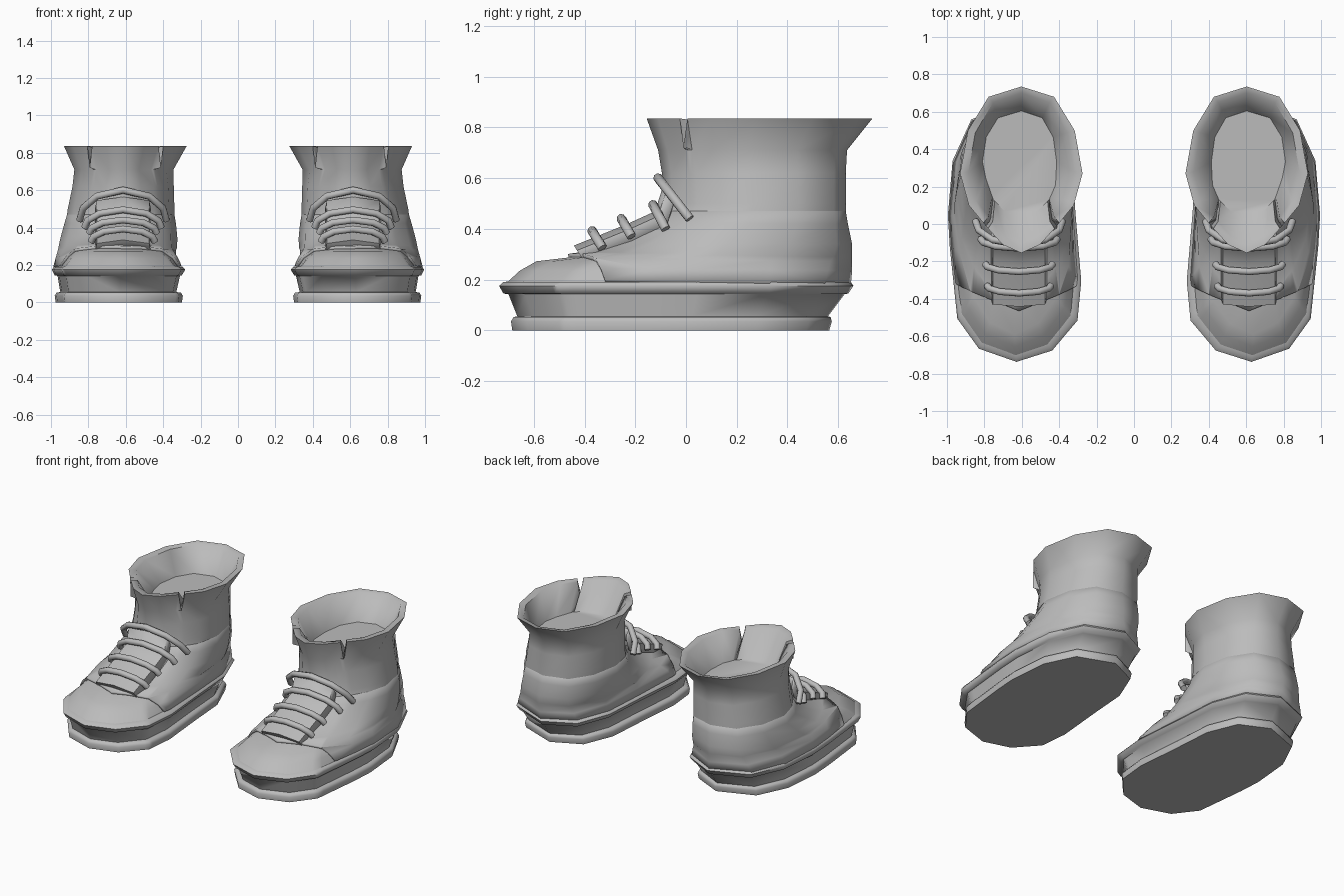
import bpy, bmesh, math
from mathutils import Vector

if "Cube" in bpy.data.objects:
    bpy.data.objects.remove(bpy.data.objects["Cube"])

GREY = (0.5, 0.5, 0.5, 1)
mat = bpy.data.materials.new("plain grey")
mat.use_nodes = True
mat.diffuse_color = GREY
mat.node_tree.nodes["Principled BSDF"].inputs["Base Color"].default_value = GREY

# Outlines seen from above, toe first, running round the outer side
SOLE = [(.63, -.73), (.83, -.66), (.945, -.50), (.985, -.12), (.995, .05), (.97, .34), (.87, .56),
        (.62, .66), (.42, .56), (.335, .34), (.315, .05), (.285, -.30), (.305, -.51), (.44, -.67)]
half = [(0, -.155), (.1, -.11), (.19, -.01), (.28, .10), (.327, .27), (.285, .50), (.175, .68), (0, .735)]
COLLAR = [(.603 + x, y) for x, y in half] + [(.603 - x, y) for x, y in half[-2:0:-1]]


def normalised(points):
    xs, ys = zip(*points)
    return [Vector(((x - min(xs)) / (max(xs) - min(xs)), (y - min(ys)) / (max(ys) - min(ys))))
            for x, y in points]


SOLE, COLLAR = normalised(SOLE), normalised(COLLAR)
NOTCHES = (2, 12)


def ring(z, x0, x1, y0, y1, blend=0, notch_z=None):
    """Horizontal section blended from sole outline to collar outline, with tight triples at the notches."""
    flat = [a.lerp(b, blend) for a, b in zip(SOLE, COLLAR)]
    flat = [Vector((x0 + p.x * (x1 - x0), y0 + p.y * (y1 - y0), z)) for p in flat]
    out = []
    for i, p in enumerate(flat):
        if i in NOTCHES:
            low = p.copy()
            low.z = notch_z or z
            out += [p.lerp(flat[i - 1], .14), low, p.lerp(flat[i + 1], .14)]
        else:
            out.append(p)
    return out


def loft(rings, cap_start=False, cap_end=False, closed=True):
    bm = bmesh.new()
    rows = [[bm.verts.new(p) for p in r] for r in rings]
    n = len(rows[0])
    for a, b in zip(rows, rows[1:]):
        for i in range(n if closed else n - 1):
            j = (i + 1) % n
            bm.faces.new((a[i], a[j], b[j], b[i]))
    if cap_start:
        bm.faces.new(rows[0][::-1])
    if cap_end:
        bm.faces.new(rows[-1])
    bm.normal_update()
    return bm


def finish(obj, angle=60):
    """Material, smooth shading and the mirrored second boot."""
    obj.data.materials.append(mat)
    bpy.ops.object.select_all(action="DESELECT")
    obj.select_set(True)
    bpy.context.view_layer.objects.active = obj
    if obj.type == "MESH":
        bpy.ops.object.shade_smooth_by_angle(angle=math.radians(angle))
    obj.modifiers.new("pair", "MIRROR")


def mesh_object(name, bm, thickness=0):
    mesh = bpy.data.meshes.new(name)
    bm.to_mesh(mesh)
    bm.free()
    obj = bpy.data.objects.new(name, mesh)
    bpy.context.collection.objects.link(obj)
    if thickness:
        solid = obj.modifiers.new("thickness", "SOLIDIFY")
        solid.thickness = thickness
        solid.offset = -1
    finish(obj)


# Sole: bottom lip, recessed band and rounded upper welt
mesh_object("sole", loft([
    ring(0, .30, .975, -.685, .565),
    ring(.035, .295, .98, -.69, .575),
    ring(.052, .305, .97, -.68, .57),
    ring(.055, .33, .95, -.665, .56),
    ring(.142, .31, .965, -.70, .625),
    ring(.145, .30, .98, -.72, .64),
    ring(.175, .282, .995, -.737, .66),
    ring(.19, .295, .985, -.72, .65),
    ring(.195, .33, .95, -.68, .62)], cap_start=True, cap_end=True))

# Upper: toe cap, ankle, flared collar with two notches, inner wall and insole
outer = [(.18, .31, .975, -.715, .635, 0), (.235, .325, .96, -.655, .64, .25),
         (.272, .335, .95, -.59, .64, .55), (.292, .335, .945, -.42, .64, .75),
         (.34, .335, .935, -.28, .64, .85), (.42, .335, .92, -.12, .63, .8),
         (.50, .335, .91, -.09, .63, .8), (.62, .34, .885, -.095, .63, .85),
         (.71, .345, .875, -.11, .635, 1)]
upper = [ring(*r) for r in outer]
upper += [ring(.835, .275, .93, -.155, .735, 1, notch_z=.72),
          ring(.83, .32, .885, -.105, .70, 1, notch_z=.715),
          ring(.67, .405, .81, .04, .605, .5)]
mesh_object("upper", loft(upper, cap_end=True))

# Side panels: raised layer over the ankle that sinks into the shaft,
# cut behind the toe cap by a swept front edge on each side
MID = .615
bm = loft([ring(*r) for r in outer[:7]])
for v in bm.verts:
    v.co += v.normal * (.02 * min(1, max(0, (.5 - v.co.z) / .12)) - .005)
for point, normal in (((MID, -.46, .25), (.4, -1, -.1)), ((MID, -.46, .25), (-.4, -1, -.1)),
                      ((0, -.3, .197), (0, -.02, -1))):
    bmesh.ops.bisect_plane(bm, geom=bm.verts[:] + bm.edges[:] + bm.faces[:],
                           plane_co=point, plane_no=normal, clear_outer=True)
mesh_object("side_panels", bm, thickness=.02)

# Tongue: crowned strip running up the instep
tongue = [[Vector((MID + dx, y + back, z + dz)) for dx, back, dz in
           ((-.15, .03, -.06), (-.14, 0, -.015), (0, -.012, .004), (.14, 0, -.015), (.15, .03, -.06))]
          for y, z in ((-.43, .33), (-.35, .362), (-.22, .415), (-.11, .465), (-.08, .56))]
mesh_object("tongue", loft(tongue, cap_start=True, closed=False), thickness=.015)

# Laces: half width, then low end and high middle as (y, z)
for n, (w, (yl, zl), (yh, zh)) in enumerate([
        (.17, (-.33, .325), (-.37, .392)), (.18, (-.215, .37), (-.255, .44)),
        (.205, (-.08, .40), (-.13, .495)), (.232, (.015, .44), (-.11, .60))], 1):
    curve = bpy.data.curves.new(f"lace_{n}", "CURVE")
    curve.dimensions = "3D"
    curve.bevel_depth = .019
    curve.bevel_resolution = 2
    curve.use_fill_caps = True
    spline = curve.splines.new("POLY")
    path = [(-1, 0), (-.92, .4), (-.6, .8), (0, 1), (.6, .8), (.92, .4), (1, 0)]
    spline.points.add(len(path) - 1)
    for p, (side, t) in zip(spline.points, path):
        p.co = (MID + side * w, yl + t * (yh - yl), zl + t * (zh - zl), 1)
    spline.use_smooth = True
    obj = bpy.data.objects.new(f"lace_{n}", curve)
    bpy.context.collection.objects.link(obj)
    finish(obj)
